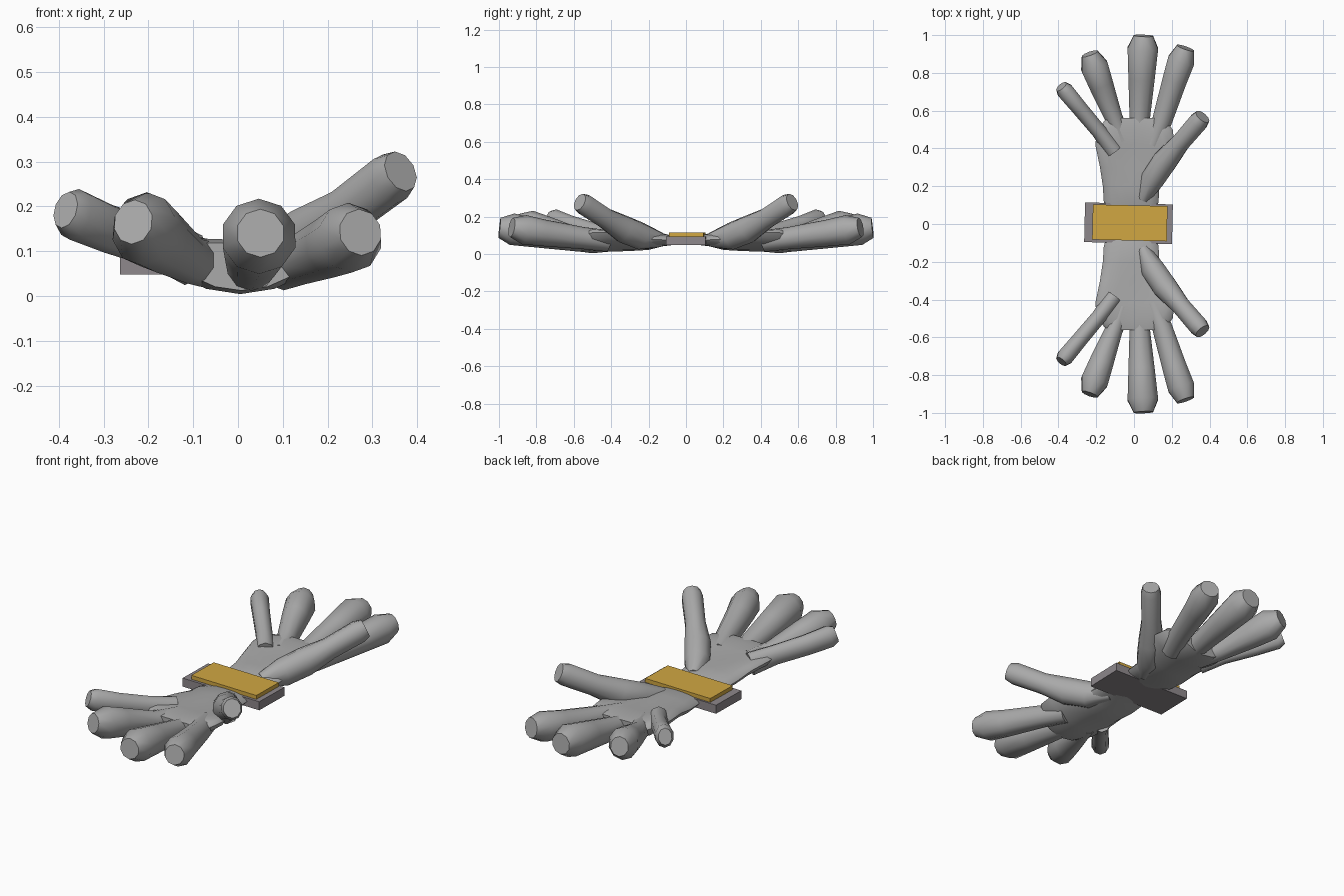
import bpy, bmesh, math
from mathutils import Vector, Matrix

if "Cube" in bpy.data.objects:
    bpy.data.objects.remove(bpy.data.objects["Cube"])


def material(name, rgb):
    m = bpy.data.materials.new(name)
    m.diffuse_color = (*rgb, 1)
    m.use_nodes = True
    m.node_tree.nodes["Principled BSDF"].inputs["Base Color"].default_value = m.diffuse_color
    return m


GREY = material("hand grey", (0.40, 0.40, 0.40))
DARK = material("band grey", (0.27, 0.245, 0.26))
GOLD = material("plate gold", (0.64, 0.39, 0.055))


def skin(bm, rings):
    """Bridge equal rings of points and cap both ends."""
    loops = [[bm.verts.new(p) for p in ring] for ring in rings]
    n = len(loops[0])
    for a, b in zip(loops, loops[1:]):
        for i in range(n):
            j = (i + 1) % n
            bm.faces.new((a[i], a[j], b[j], b[i]))
    bm.faces.new(loops[0][::-1])
    bm.faces.new(loops[-1])


def digit(bm, path, tall=1.0, sides=10):
    """Tapering tube along (x, y, z, radius) stations."""
    pts = [Vector(p[:3]) for p in path]
    rings = []
    for i, p in enumerate(path):
        d = (pts[min(i + 1, len(pts) - 1)] - pts[max(i - 1, 0)]).normalized()
        side = d.cross(Vector((0, 0, 1))).normalized()
        up = side.cross(d)
        ring = []
        for k in range(sides):
            a = 2 * math.pi * (k + 0.5) / sides
            ring.append(pts[i] + side * math.cos(a) * p[3]
                        + up * math.sin(a) * p[3] * tall)
        rings.append(ring)
    skin(bm, rings)


# Palm stations: y, left x, right x, bottom z, top z, edge lift
PALM = [(0.04, -0.14, 0.115, 0.052, 0.088, 0.0),
        (0.12, -0.16, 0.13, 0.042, 0.11, 0.0),
        (0.20, -0.165, 0.135, 0.022, 0.115, 0.01),
        (0.30, -0.18, 0.17, 0.016, 0.115, 0.035),
        (0.42, -0.205, 0.215, 0.012, 0.118, 0.05),
        (0.50, -0.195, 0.205, 0.004, 0.125, 0.05),
        (0.56, -0.145, 0.16, 0.012, 0.118, 0.03)]


def palm(bm, sides=16):
    rings = []
    for y, x0, x1, z0, z1, lift in PALM:
        ring = []
        for k in range(sides):
            a = 2 * math.pi * k / sides
            u = math.cos(a)
            ring.append(((x0 + x1) / 2 + u * (x1 - x0) / 2, y,
                         (z0 + z1) / 2 + math.sin(a) * (z1 - z0) / 2 + lift * u * u))
        rings.append(ring)
    skin(bm, rings)


# Digits: stations (x, y, z, radius) and height factor
DIGITS = [
    # little finger
    ([(-0.11, 0.39, 0.085, 0.05), (-0.185, 0.49, 0.115, 0.042), (-0.29, 0.615, 0.15, 0.044),
      (-0.365, 0.705, 0.182, 0.047), (-0.385, 0.728, 0.192, 0.034)], 1.25),
    # ring finger
    ([(-0.06, 0.44, 0.07, 0.05), (-0.11, 0.57, 0.082, 0.050), (-0.175, 0.74, 0.125, 0.068),
      (-0.21, 0.835, 0.15, 0.076), (-0.234, 0.902, 0.165, 0.046)], 1.1),
    # middle finger
    ([(0.02, 0.42, 0.066, 0.05), (0.03, 0.55, 0.067, 0.056), (0.04, 0.77, 0.105, 0.073),
      (0.047, 0.93, 0.133, 0.085), (0.05, 0.997, 0.14, 0.054)], 1.0),
    # index finger
    ([(0.10, 0.42, 0.07, 0.055), (0.15, 0.55, 0.085, 0.056), (0.215, 0.76, 0.113, 0.068),
      (0.25, 0.865, 0.13, 0.075), (0.273, 0.932, 0.142, 0.05)], 1.05),
    # thumb
    ([(0.045, 0.13, 0.075, 0.035), (0.10, 0.24, 0.095, 0.066), (0.165, 0.335, 0.133, 0.068),
      (0.245, 0.43, 0.19, 0.052), (0.34, 0.54, 0.262, 0.054),
      (0.363, 0.568, 0.278, 0.044)], 1.1),
]


def smooth(ob, angle):
    bpy.ops.object.select_all(action='DESELECT')
    ob.select_set(True)
    bpy.context.view_layer.objects.active = ob
    bpy.ops.object.shade_smooth_by_angle(angle=math.radians(angle))


def finish(bm, name, mat):
    bmesh.ops.recalc_face_normals(bm, faces=bm.faces[:])
    me = bpy.data.meshes.new(name)
    bm.to_mesh(me)
    bm.free()
    me.materials.append(mat)
    ob = bpy.data.objects.new(name, me)
    bpy.context.collection.objects.link(ob)
    return ob


# Two hands mirrored front to back
for name, sign in (("back_hand", 1), ("front_hand", -1)):
    bm = bmesh.new()
    palm(bm)
    for path, tall in DIGITS:
        digit(bm, path, tall)
    bmesh.ops.transform(bm, matrix=Matrix.Diagonal((1, sign, 1, 1)), verts=bm.verts[:])
    smooth(finish(bm, name, GREY), 50)


def slab(name, centre, size, mat):
    """Flat box turned slightly about the vertical axis."""
    bm = bmesh.new()
    m = (Matrix.Translation(centre) @ Matrix.Rotation(math.radians(-1.3), 4, 'Z')
         @ Matrix.Diagonal((*size, 1)))
    bmesh.ops.create_cube(bm, size=1, matrix=m)
    finish(bm, name, mat)


# Wrist band with its plate
slab("wrist_band", (-0.029, 0.004, 0.071), (0.465, 0.21, 0.046), DARK)
slab("band_plate", (-0.022, 0.006, 0.104), (0.395, 0.186, 0.022), GOLD)
